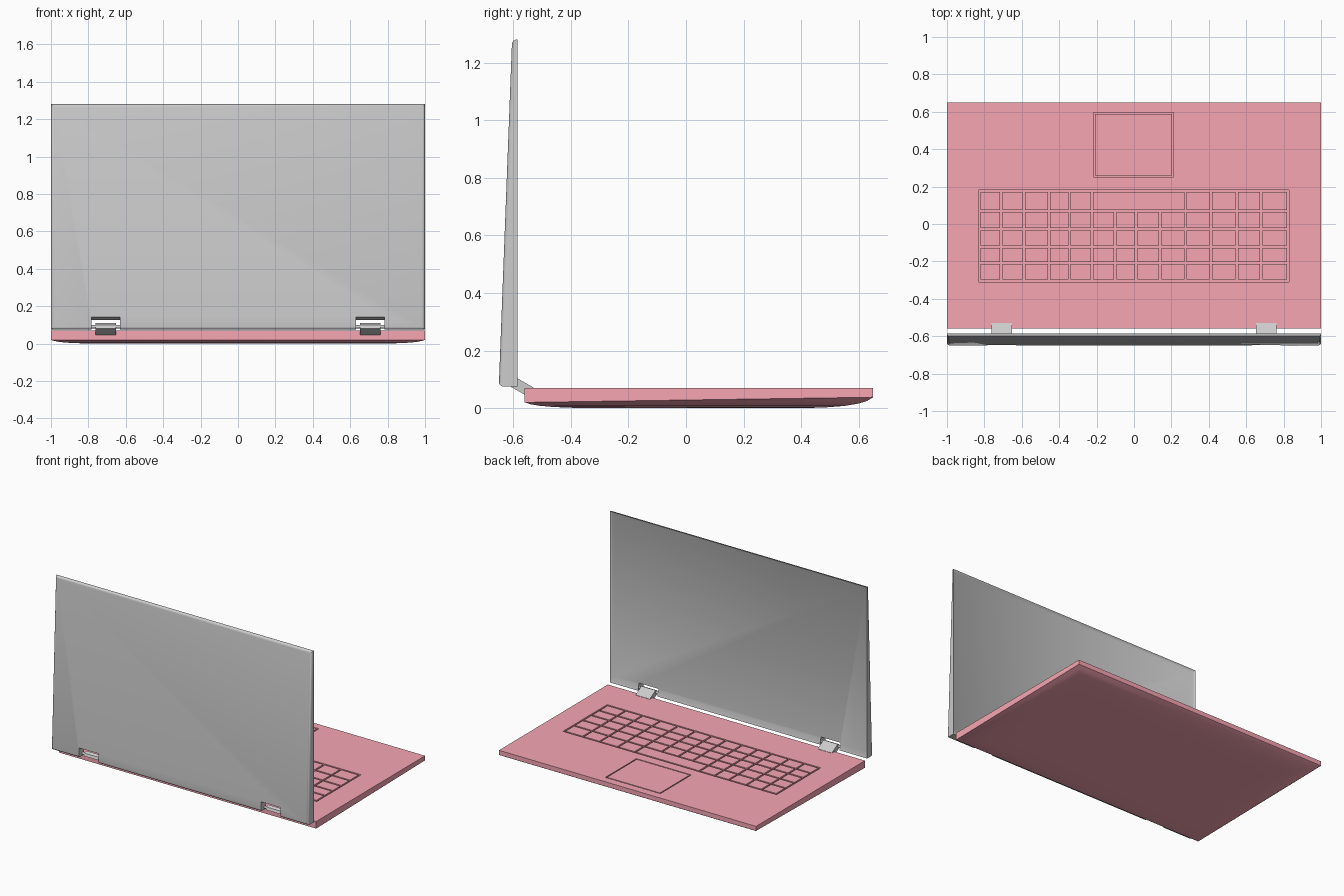
import bpy, bmesh

if "Cube" in bpy.data.objects:
    bpy.data.objects.remove(bpy.data.objects["Cube"])

pink = bpy.data.materials.new("pink_shell")
pink.diffuse_color = (0.93, 0.38, 0.45, 1)
pink.use_nodes = True
pink.node_tree.nodes["Principled BSDF"].inputs["Base Color"].default_value = pink.diffuse_color


def finish(name, bm, mat=None, smooth=True):
    bmesh.ops.recalc_face_normals(bm, faces=bm.faces)
    me = bpy.data.meshes.new(name)
    bm.to_mesh(me)
    bm.free()
    ob = bpy.data.objects.new(name, me)
    bpy.context.collection.objects.link(ob)
    if mat:
        me.materials.append(mat)
    activate(ob)
    if smooth:
        bpy.ops.object.shade_smooth_by_angle(angle=0.6)
    return ob


def activate(ob):
    bpy.ops.object.select_all(action='DESELECT')
    ob.select_set(True)
    bpy.context.view_layer.objects.active = ob


def add_box(bm, x, y, z):
    """Axis-aligned box from three (min, max) ranges."""
    v = [bm.verts.new((a, b, c)) for c in z for b in y for a in x]
    for f in ((0, 1, 3, 2), (4, 5, 7, 6), (0, 1, 5, 4),
              (2, 3, 7, 6), (0, 2, 6, 4), (1, 3, 7, 5)):
        bm.faces.new([v[i] for i in f])
    return v


def add_prism(bm, profile, x0, x1):
    """Extrude a y-z profile along x."""
    ends = [[bm.verts.new((x, y, z)) for y, z in profile] for x in (x0, x1)]
    n = len(profile)
    for e in ends:
        bm.faces.new(e)
    for i in range(n):
        j = (i + 1) % n
        bm.faces.new((ends[0][i], ends[0][j], ends[1][j], ends[1][i]))


def cut(ob, bm):
    cutter = finish("cutter", bm, smooth=False)
    cutter.hide_render = True
    mod = ob.modifiers.new("cut", 'BOOLEAN')
    mod.operation, mod.solver, mod.object = 'DIFFERENCE', 'EXACT', cutter
    activate(ob)
    bpy.ops.object.modifier_apply(modifier=mod.name)
    bpy.data.objects.remove(cutter)


# Base: flat deck, sloping side wall and a softly domed underside
BACK, FRONT, DECK = -0.56, 0.65, 0.07
bm = bmesh.new()
rings = []
for inset, drop in ((0, None), (0, 1), (0.02, 0.68), (0.05, 0.42),
                    (0.1, 0.2), (0.17, 0.06), (0.26, 0)):
    ring = []
    for x, y in ((-1, BACK), (1, BACK), (1, FRONT), (-1, FRONT)):
        edge = 0.02 if y == BACK else 0.038
        z = DECK if drop is None else edge * drop
        ring.append(bm.verts.new((x * (1 - inset), y + (inset if y == BACK else -inset), z)))
    rings.append(ring)
for a, b in zip(rings, rings[1:]):
    for i in range(4):
        j = (i + 1) % 4
        bm.faces.new((a[i], a[j], b[j], b[i]))
bm.faces.new(rings[0])
bm.faces.new(rings[-1])
base = finish("base", bm, pink)

# Recesses for the keyboard and touchpad
GAP, FLOOR = 0.012, 0.052
cols = [-0.826, -0.71, -0.59, -0.455, -0.345, -0.225, -0.1, 0.012,
        0.14, 0.275, 0.41, 0.55, 0.68, 0.824]
rows = [-0.304, -0.208, -0.122, -0.028, 0.07, 0.176]
pad_x, pad_y = (-0.213, 0.207), (0.254, 0.592)
h = GAP / 2
bm = bmesh.new()
add_box(bm, (cols[0] - h, cols[-1] + h), (rows[0] - h, rows[-1] + h), (FLOOR, 0.1))
add_box(bm, (pad_x[0] - 0.004, pad_x[1] + 0.004),
        (pad_y[0] - 0.004, pad_y[1] + 0.004), (FLOOR, 0.1))
cut(base, bm)

# Keys, with one wide space bar in the row nearest the user
bm = bmesh.new()
for r, (y0, y1) in enumerate(zip(rows, rows[1:])):
    xs = [c for c in cols if r < 4 or not -0.2 < c < 0.2]
    for x0, x1 in zip(xs, xs[1:]):
        add_box(bm, (x0 + h, x1 - h), (y0 + h, y1 - h), (FLOOR - 0.004, DECK))
finish("keys", bm, pink, smooth=False)

# Touchpad
bm = bmesh.new()
add_box(bm, (pad_x[0] + 0.004, pad_x[1] - 0.004),
        (pad_y[0] + 0.004, pad_y[1] - 0.004), (FLOOR - 0.004, DECK))
finish("touchpad", bm, pink, smooth=False)

# Lid: tapered slab, rounded on the outer side, with a recessed screen
FACE = -0.585
bm = bmesh.new()
v = add_box(bm, (-1, 1), (-0.65, FACE), (0.075, 1.28))
for i in (4, 5):
    v[i].co.y = -0.604
bmesh.ops.recalc_face_normals(bm, faces=bm.faces)
outer = [e for e in bm.edges if all(p.co.y < -0.6 for p in e.verts)]
bmesh.ops.bevel(bm, geom=outer, offset=0.016, segments=4, profile=0.5, affect='EDGES')
screen = [f for f in bm.faces if all(abs(p.co.y - FACE) < 1e-4 for p in f.verts)]
bmesh.ops.inset_individual(bm, faces=screen, thickness=0.022, depth=0)
for p in screen[0].verts:
    p.co.y -= 0.01
    if p.co.z < 0.5:
        p.co.z += 0.025
lid = finish("lid", bm)

# Hinge slots through the lid's lower edge
bm = bmesh.new()
for s in (-1, 1):
    add_prism(bm, [(-0.7, 0.05), (-0.7, 0.16), (-0.655, 0.146),
                   (-0.58, 0.12), (-0.55, 0.11), (-0.55, 0.05)],
              s * 0.708 - 0.076, s * 0.708 + 0.076)
cut(lid, bm)

# Hinges: slanted arm and a pin across each slot
for s, side in ((-1, "left"), (1, "right")):
    bm = bmesh.new()
    add_prism(bm, [(-0.622, 0.082), (-0.615, 0.1), (-0.595, 0.109), (-0.53, 0.072),
                   (-0.53, 0.056), (-0.555, 0.044)], s * 0.708 - 0.055, s * 0.708 + 0.055)
    finish(side + "_hinge_arm", bm)
    bpy.ops.mesh.primitive_cylinder_add(vertices=16, radius=0.009, depth=0.156,
                                        location=(s * 0.708, -0.605, 0.09),
                                        rotation=(0, 1.5708, 0))
    bpy.context.object.name = side + "_hinge_pin"
    bpy.ops.object.shade_smooth_by_angle(angle=0.6)
